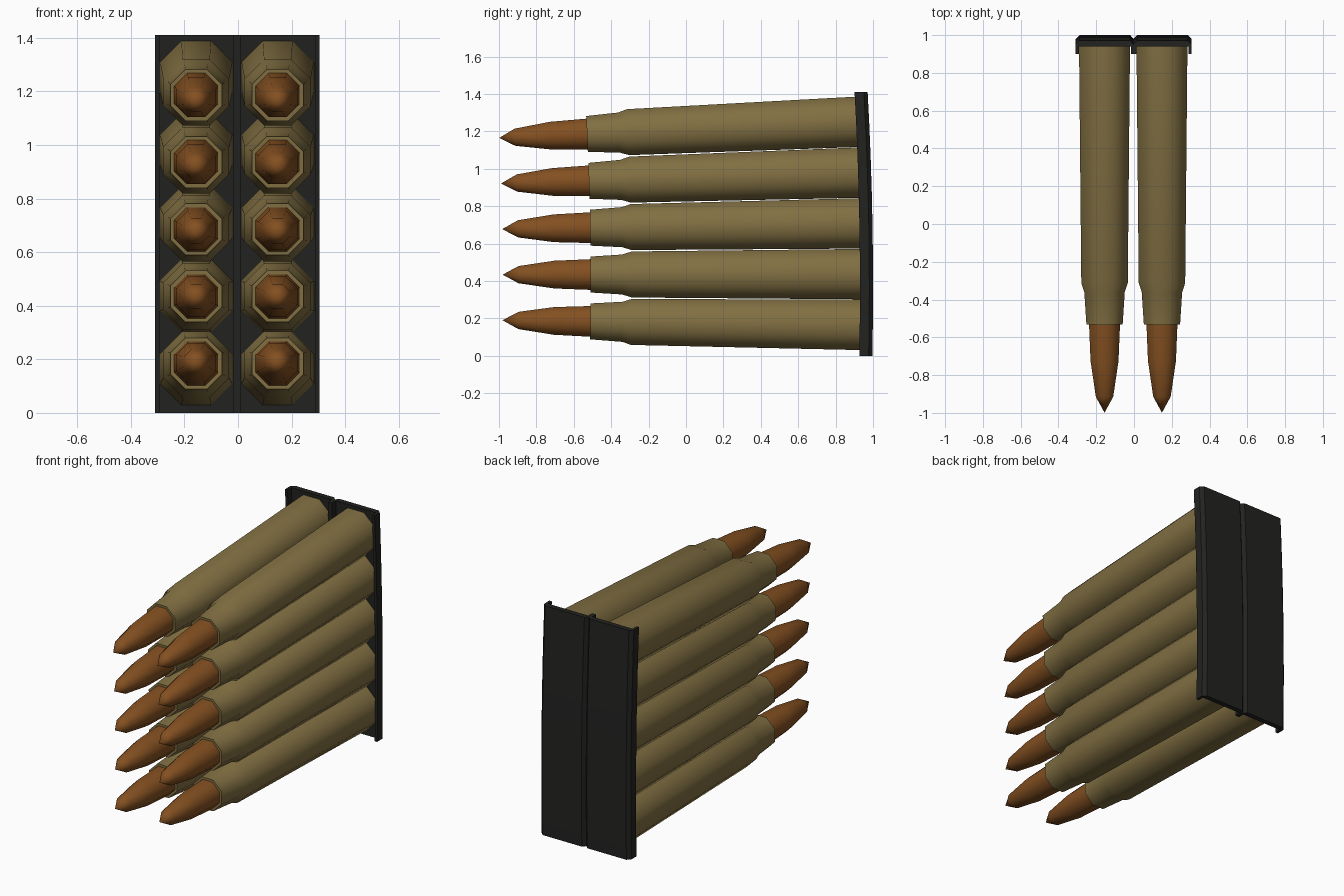
import bpy, bmesh
from math import sin, cos, pi, radians
from mathutils import Matrix

if "Cube" in bpy.data.objects:
    bpy.data.objects.remove(bpy.data.objects["Cube"])

CX = -0.004          # the pair of columns sits slightly off centre
LENGTH = 1.955       # cartridge length, base to tip


def material(name, rgb):
    m = bpy.data.materials.new(name)
    m.diffuse_color = (*rgb, 1)
    m.use_nodes = True
    m.node_tree.nodes["Principled BSDF"].inputs["Base Color"].default_value = m.diffuse_color
    return m


BRASS = material("brass", (0.22, 0.16, 0.055))
COPPER = material("copper", (0.23, 0.08, 0.015))
STEEL = material("dark_steel", (0.016, 0.016, 0.015))


def bow(z):
    """Backward bow of the clip: y offset at height z."""
    return -(z - 0.37) ** 2 / 37.6


def finish(name, bm, mat, angle):
    bmesh.ops.recalc_face_normals(bm, faces=bm.faces)
    me = bpy.data.meshes.new(name)
    bm.to_mesh(me)
    bm.free()
    me.materials.append(mat)
    ob = bpy.data.objects.new(name, me)
    bpy.context.collection.objects.link(ob)
    bpy.ops.object.select_all(action='DESELECT')
    ob.select_set(True)
    bpy.context.view_layer.objects.active = ob
    bpy.ops.object.shade_smooth_by_angle(angle=radians(angle))
    return ob


def skin(bm, rings):
    """Join consecutive closed vertex rings with quads and cap the ends."""
    for a, b in zip(rings, rings[1:]):
        n = len(a)
        for i in range(n):
            j = (i + 1) % n
            bm.faces.new((a[i], a[j], b[j], b[i]))
    bm.faces.new(rings[0])
    bm.faces.new(rings[-1])


def octagonal_lathe(name, profile, mat, tip=False):
    """Eight-sided turned part along -y; profile = (distance from base, apothem)."""
    bm = bmesh.new()
    rings = []
    for d, ap in profile:
        r = ap / cos(pi / 8)
        rings.append([bm.verts.new((r * cos(pi / 8 + k * pi / 4), -d,
                                    r * sin(pi / 8 + k * pi / 4))) for k in range(8)])
    skin(bm, rings)
    if tip:
        bmesh.ops.pointmerge(bm, verts=rings[-1], merge_co=(0, -profile[-1][0], 0))
    return finish(name, bm, mat, 50)


# cartridge parts, then copies fanned along the clip
case = octagonal_lathe("case", [(0, 0.135), (1.265, 0.123), (1.315, 0.107),
                                (1.485, 0.096)], BRASS)
bullet = octagonal_lathe("bullet", [(1.46, 0.083), (1.68, 0.074), (1.87, 0.046),
                                    (LENGTH, 0.001)], COPPER, tip=True)

for side, x in (("left", CX - 0.152), ("right", CX + 0.152)):
    for row in range(5):
        z = 0.165 + 0.272 * row
        tilt = 0.0145 * row - 0.013
        place = Matrix.Translation((x, 0.975 + bow(z), z)) @ Matrix.Rotation(tilt, 4, 'X')
        for part in (case, bullet):
            ob = part.copy()
            ob.name = f"{part.name}_{side}_{row + 1}"
            ob.matrix_world = place
            bpy.context.collection.objects.link(ob)
for part in (case, bullet):
    bpy.data.objects.remove(part)

# stripper clip: double channel section swept up a shallow arc
half = [(0.0, 0.93), (0.014, 0.93), (0.014, 0.968), (0.290, 0.968), (0.290, 0.93),
        (0.307, 0.93), (0.307, 0.98), (0.287, 1.0), (0.018, 1.0), (0.0, 0.98)]
section = half + [(-x, y) for x, y in reversed(half[1:-1])]
bm = bmesh.new()
rings = []
for i in range(9):
    z = 1.41 * i / 8
    rings.append([bm.verts.new((x + CX / 2, y + bow(z), z)) for x, y in section])
skin(bm, rings)
finish("clip", bm, STEEL, 30)
